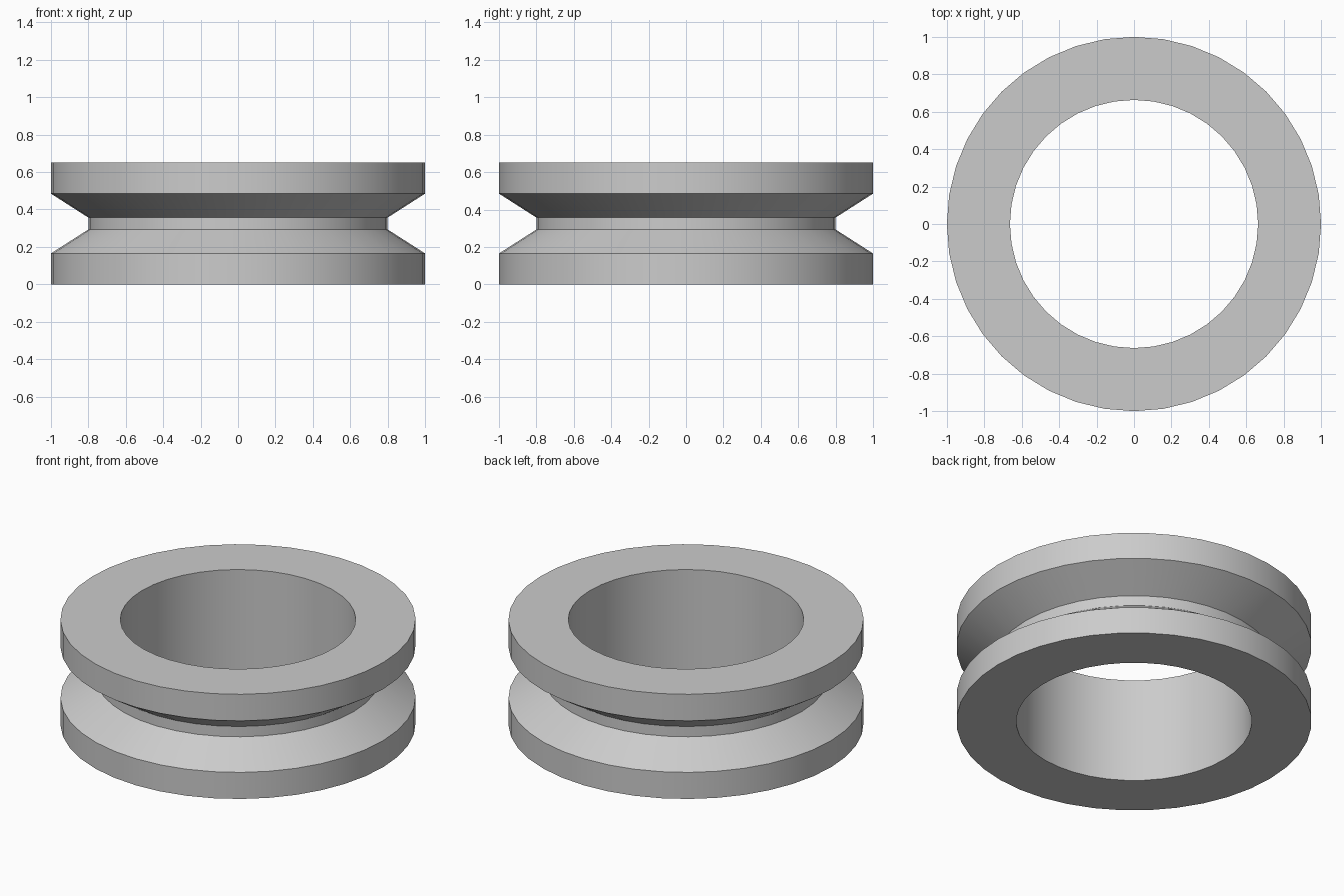
import bpy
import bmesh
from math import pi, radians

cube = bpy.data.objects.get("Cube")
if cube:
    bpy.data.objects.remove(cube, do_unlink=True)

# Plain grey finish
grey = bpy.data.materials.new("light_grey")
grey.use_nodes = True
colour = (0.6, 0.6, 0.6, 1)
grey.diffuse_color = colour
grey.node_tree.nodes["Principled BSDF"].inputs["Base Color"].default_value = colour

# Ring dimensions
SEGMENTS = 40
OUTER, GROOVE, BORE = 1.0, 0.80, 0.663
HEIGHT, RIM, FLOOR = 0.65, 0.165, 0.293

# Lower half of the section, mirrored about mid height, closed along the bore
lower = [(BORE, 0), (OUTER, 0), (OUTER, RIM), (GROOVE, FLOOR)]
upper = [(r, HEIGHT - z) for r, z in reversed(lower)]
section = lower + upper

# Spin the section into a grooved ring
bm = bmesh.new()
verts = [bm.verts.new((r, 0, z)) for r, z in section]
edges = [bm.edges.new((verts[i - 1], v)) for i, v in enumerate(verts)]
bmesh.ops.spin(bm, geom=verts + edges, cent=(0, 0, 0), axis=(0, 0, 1),
               angle=2 * pi, steps=SEGMENTS, use_merge=True)
bmesh.ops.remove_doubles(bm, verts=bm.verts, dist=0.0001)
bmesh.ops.recalc_face_normals(bm, faces=bm.faces)
mesh = bpy.data.meshes.new("grooved_ring")
bm.to_mesh(mesh)
bm.free()
mesh.materials.append(grey)

ring = bpy.data.objects.new("grooved_ring", mesh)
bpy.context.collection.objects.link(ring)

# Smooth walls with crisp rims
bpy.context.view_layer.objects.active = ring
ring.select_set(True)
bpy.ops.object.shade_smooth_by_angle(angle=radians(25))
